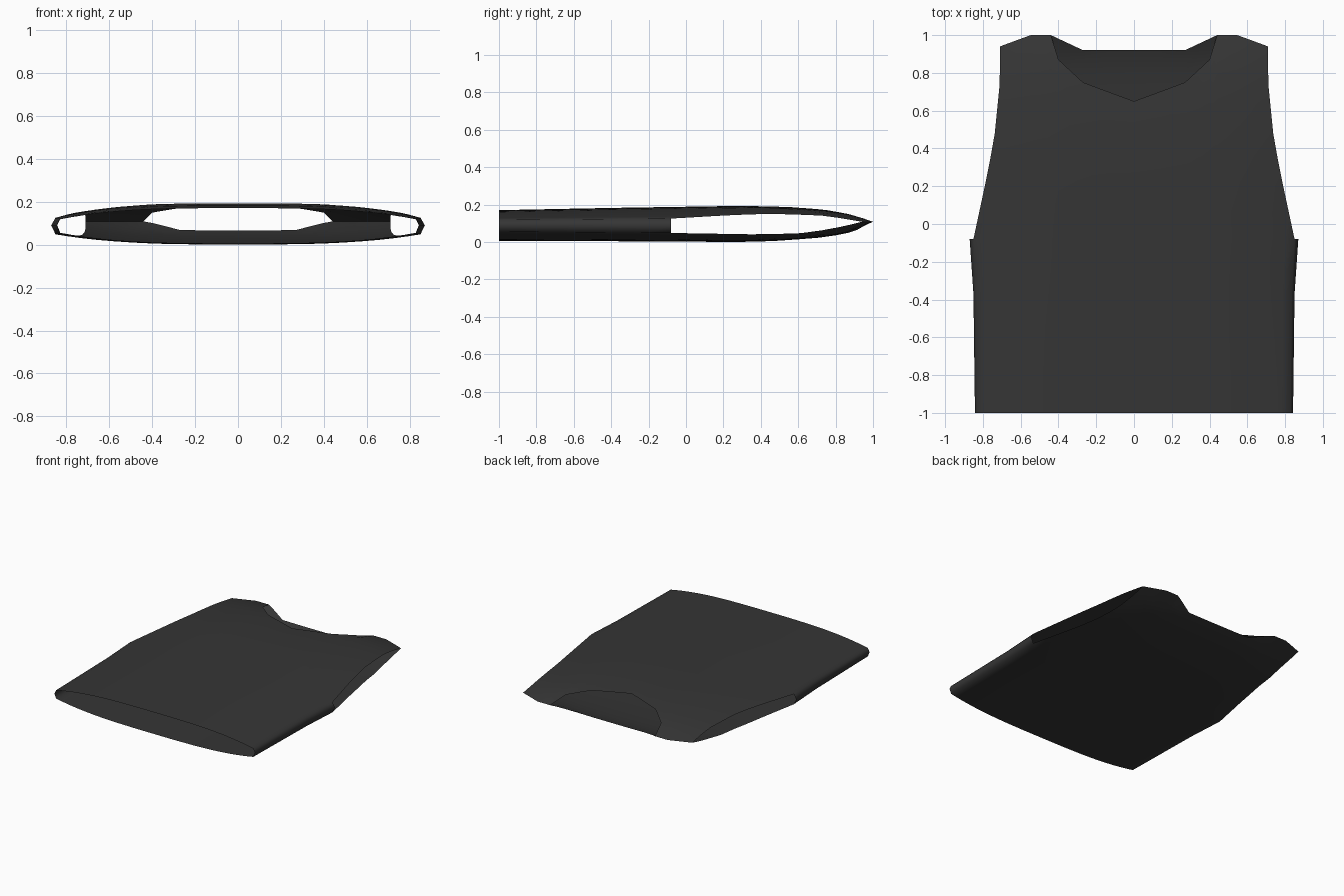
import bpy, bmesh

if "Cube" in bpy.data.objects:
    bpy.data.objects.remove(bpy.data.objects["Cube"])

def lerp(pts, v):
    """Piecewise linear profile lookup."""
    if v <= pts[0][0]:
        return pts[0][1]
    for (a, fa), (b, fb) in zip(pts, pts[1:]):
        if v <= b:
            return fa + (fb - fa) * (v - a) / (b - a)
    return pts[-1][1]

# Outline and height profiles along the length (y)
WIDTH = [(-1, .828), (-.37, .835), (-.08, .85), (.2, .79), (.45, .74), (.75, .71), (1, .71)]
SEAM_X = [(-1, .842), (-.37, .85), (-.08, .87)]
FRONT_MID = [(-1, .17), (-.4, .182), (.3, .193), (.55, .187), (.75, .172), (.9, .15), (1, .11)]
BACK_MID = [(-1, .006), (-.4, .004), (.3, 0), (.5, .006), (.75, .026), (.9, .055), (1, .11)]
FRONT_EDGE = [(-1, .118), (-.08, .125), (.3, .147), (.5, .15), (.75, .14), (.87, .12), (.94, .108), (1, .108)]
BACK_EDGE = [(-1, .055), (-.08, .048), (.4, .04), (.65, .048), (.85, .085), (.94, .108), (1, .108)]
# Top outline across the width: neckline, then shoulder
FRONT_TOP = [(0, .65), (.38, .75), (.563, .87), (.62, 1), (.77, 1), (1, .94)]
BACK_TOP = [(0, .92), (.38, .92), (.62, 1), (.77, 1), (1, .94)]
COLS = [0, .19, .38, .48, .563, .62, .69, .77, .86, .94, 1]
LOW = [-1, -.8, -.6, -.37, -.2, -.08]
HIGH = [.14, .28, .42, .55, .68, .79, .88, .95, 1]   # fraction from armpit to top
SEAM_Z, SHOULDER_Z = .09, .108

bm = bmesh.new()

def quads(grid):
    for r0, r1 in zip(grid, grid[1:]):
        for i in range(len(r0) - 1):
            bm.faces.new((r0[i], r0[i + 1], r1[i + 1], r1[i]))

def panel(mid, edge, top):
    """One face of the garment plus its strips down to the side seams."""
    us = [-u for u in COLS[:0:-1]] + COLS
    grid = []
    for r in LOW + [('t', t) for t in HIGH]:
        row = []
        for u in us:
            a = abs(u)
            y = r if not isinstance(r, tuple) else -.08 + r[1] * (lerp(top, a) + .08)
            e = lerp(edge, y)
            z = e + (lerp(mid, y) - e) * (1 - a ** 3.2)
            if isinstance(r, tuple) and r[1] == 1 and a >= .62:
                z = SHOULDER_Z                       # shoulder seam
            row.append(bm.verts.new((u * lerp(WIDTH, y), y, z)))
        grid.append(row)
    quads(grid)
    for s, i in ((-1, 0), (1, -1)):
        quads([[grid[k][i], bm.verts.new((s * lerp(SEAM_X, y), y, SEAM_Z))]
               for k, y in enumerate(LOW)])

panel(FRONT_MID, FRONT_EDGE, FRONT_TOP)
panel(BACK_MID, BACK_EDGE, BACK_TOP)
# Join side and shoulder seams
bmesh.ops.remove_doubles(bm, verts=bm.verts[:], dist=.0005)
bmesh.ops.recalc_face_normals(bm, faces=bm.faces[:])
# Make sure the upper panel faces outwards
bm.normal_update()
ref = max(bm.faces, key=lambda f: f.calc_center_median().z)
if ref.normal.z < 0:
    bmesh.ops.reverse_faces(bm, faces=bm.faces[:])

mesh = bpy.data.meshes.new("sleeveless_top")
bm.to_mesh(mesh)
bm.free()
obj = bpy.data.objects.new("sleeveless_top", mesh)
bpy.context.collection.objects.link(obj)

fabric = bpy.data.materials.new("charcoal fabric")
fabric.diffuse_color = (.036, .036, .036, 1)
fabric.use_nodes = True
fabric.node_tree.nodes["Principled BSDF"].inputs["Base Color"].default_value = fabric.diffuse_color
mesh.materials.append(fabric)

bpy.context.view_layer.objects.active = obj
obj.select_set(True)
bpy.ops.object.shade_smooth_by_angle(angle=1.05)
